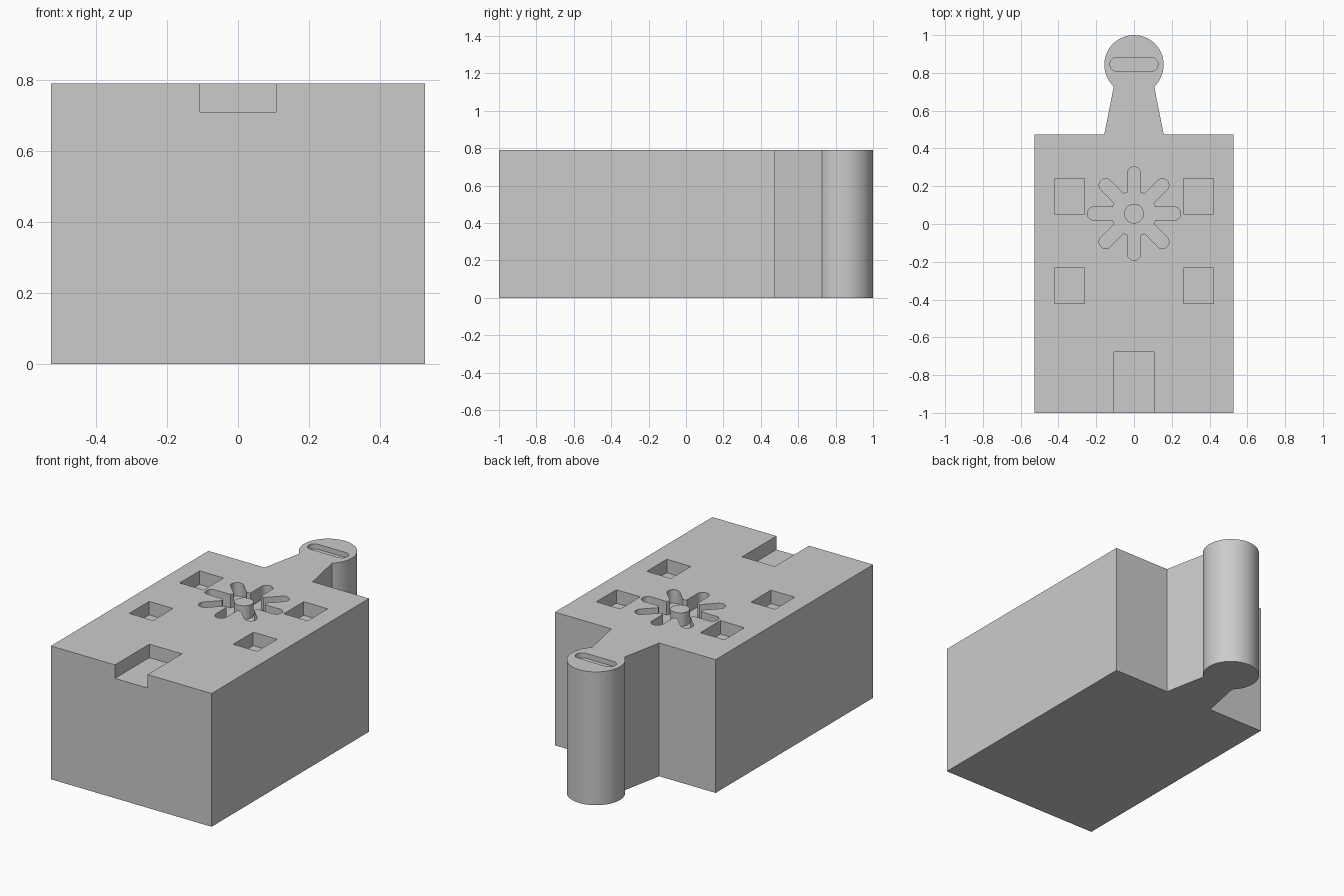
import bpy, bmesh
from math import cos, sin, pi, sqrt, radians, asin
from mathutils import Vector, Matrix

default = bpy.data.objects.get("Cube")
if default:
    bpy.data.objects.remove(default, do_unlink=True)

TOP = 0.79
POCKET = TOP - 0.08
ABOVE = TOP + 0.1

grey = bpy.data.materials.new("plain_grey")
grey.use_nodes = True
colour = (0.6, 0.6, 0.6, 1)
grey.diffuse_color = colour
grey.node_tree.nodes["Principled BSDF"].inputs["Base Color"].default_value = colour


def prism(name, outline, z0, z1):
    """Extrude a flat outline from z0 up to z1."""
    bm = bmesh.new()
    face = bm.faces.new([bm.verts.new((p[0], p[1], z0)) for p in outline])
    new = bmesh.ops.extrude_face_region(bm, geom=[face])["geom"]
    verts = [v for v in new if isinstance(v, bmesh.types.BMVert)]
    bmesh.ops.translate(bm, verts=verts, vec=(0, 0, z1 - z0))
    bmesh.ops.recalc_face_normals(bm, faces=bm.faces)
    mesh = bpy.data.meshes.new(name)
    bm.to_mesh(mesh)
    bm.free()
    mesh.materials.append(grey)
    ob = bpy.data.objects.new(name, mesh)
    bpy.context.collection.objects.link(ob)
    return ob


def arc(cx, cy, r, a0, a1, n):
    return [Vector((cx + r * cos(a0 + (a1 - a0) * i / n),
                    cy + r * sin(a0 + (a1 - a0) * i / n))) for i in range(n + 1)]


def rect(x0, x1, y0, y1):
    return [(x0, y0), (x1, y0), (x1, y1), (x0, y1)]


def activate(ob):
    bpy.ops.object.select_all(action="DESELECT")
    ob.select_set(True)
    bpy.context.view_layer.objects.active = ob


def cut(target, outline, floor):
    """Sink a pocket of the given outline into the target."""
    cutter = prism("cutter", outline, floor, ABOVE)
    cutter.hide_render = True
    mod = target.modifiers.new("pocket", "BOOLEAN")
    mod.operation = "DIFFERENCE"
    mod.solver = "EXACT"
    mod.object = cutter
    activate(target)
    bpy.ops.object.modifier_apply(modifier=mod.name)
    bpy.data.objects.remove(cutter, do_unlink=True)


def smooth(ob):
    activate(ob)
    bpy.ops.object.shade_smooth_by_angle(angle=radians(30))


# Block with a tapering neck and a round knob at the back
knob_y, knob_r, neck_x = 0.843, 0.157, 0.107
start = -asin(sqrt(knob_r ** 2 - neck_x ** 2) / knob_r)
outline = [(-0.527, -1), (0.527, -1), (0.527, 0.475), (0.157, 0.475)]
outline += arc(0, knob_y, knob_r, start, pi - start, 72)
outline += [(-0.157, 0.475), (-0.527, 0.475)]
body = prism("body", outline, 0, TOP)

# Notch open at the front edge
cut(body, rect(-0.107, 0.107, -1.1, -0.678), POCKET)

# Four square pockets
for side in (-1, 1):
    xs = sorted((side * 0.263, side * 0.42))
    for y in (0.053, -0.42):
        cut(body, rect(*xs, y, y + 0.187), POCKET)

# Star pocket: eight round-ended arms around a hub
star_y, hub_r, arm_r, half = 0.055, 0.118, 0.247, 0.035
root = sqrt(hub_r ** 2 - half ** 2)
arm = [Vector((root, -half))] + arc(arm_r - half, 0, half, -pi / 2, pi / 2, 12)
arm.append(Vector((root, half)))
star = []
for i in range(8):
    turn = Matrix.Rotation(i * pi / 4, 2)
    star += [turn @ p + Vector((0, star_y)) for p in arm]
cut(body, star, POCKET)

# Shallow slot in the knob
slot = arc(0.09, 0.845, 0.037, -pi / 2, pi / 2, 12)
slot += arc(-0.09, 0.845, 0.037, pi / 2, 3 * pi / 2, 12)
cut(body, slot, TOP - 0.03)
smooth(body)

# Round post standing in the star pocket
post = prism("centre_post", arc(0, star_y, 0.052, 0, 2 * pi * 47 / 48, 47),
             POCKET - 0.01, TOP)
smooth(post)
